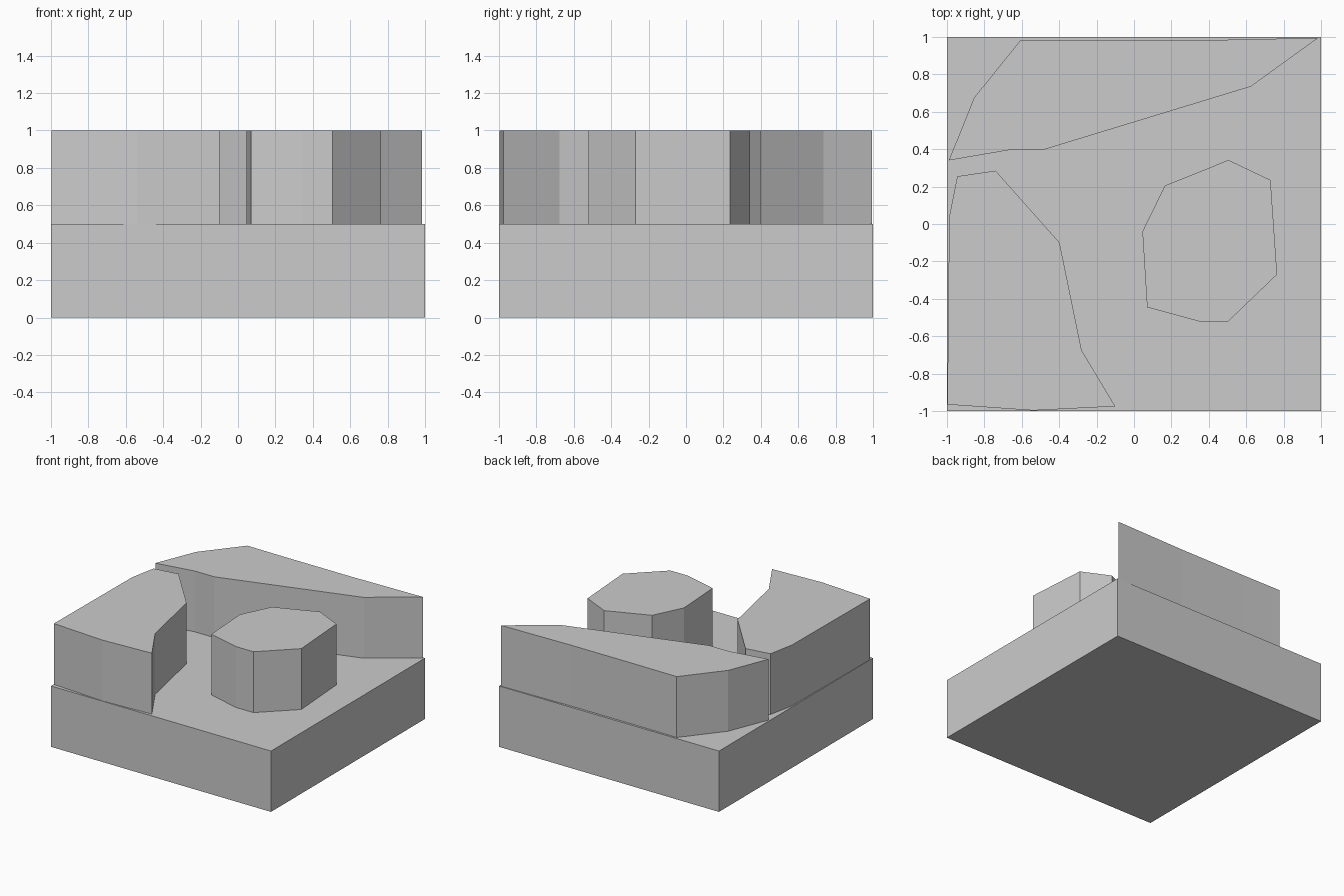
import bpy, bmesh

if "Cube" in bpy.data.objects:
    bpy.data.objects.remove(bpy.data.objects["Cube"])


def prism(name, outline, z0, z1):
    """Extrude a flat outline (x, y) from z0 up to z1."""
    bm = bmesh.new()
    face = bm.faces.new([bm.verts.new((x, y, z0)) for x, y in outline])
    top = bmesh.ops.extrude_face_region(bm, geom=[face], use_keep_orig=True)
    verts = [g for g in top["geom"] if isinstance(g, bmesh.types.BMVert)]
    bmesh.ops.translate(bm, verts=verts, vec=(0, 0, z1 - z0))
    bmesh.ops.recalc_face_normals(bm, faces=bm.faces)
    mesh = bpy.data.meshes.new(name)
    bm.to_mesh(mesh)
    bm.free()
    obj = bpy.data.objects.new(name, mesh)
    bpy.context.collection.objects.link(obj)
    return obj


# Square ground slab
prism("base_slab", [(-1, -1), (1, -1), (1, 1), (-1, 1)], 0, 0.5)

# Raised plateaus standing on the slab
plateaus = {
    "back_plateau": [(-0.99, 0.34), (-0.67, 0.395), (-0.49, 0.395), (0.625, 0.735),
                     (0.985, 0.995), (0.35, 0.982), (-0.27, 0.982), (-0.605, 0.985),
                     (-0.855, 0.675)],
    "left_plateau": [(-0.998, -0.965), (-0.54, -0.997), (-0.10, -0.975), (-0.28, -0.675),
                     (-0.398, -0.10), (-0.74, 0.285), (-0.945, 0.255), (-0.988, 0.04)],
    "island_plateau": [(0.07, -0.445), (0.345, -0.52), (0.505, -0.52), (0.765, -0.27),
                       (0.73, 0.235), (0.505, 0.342), (0.165, 0.205), (0.045, -0.04)],
}
for name, outline in plateaus.items():
    prism(name, outline, 0.5, 1.0)
